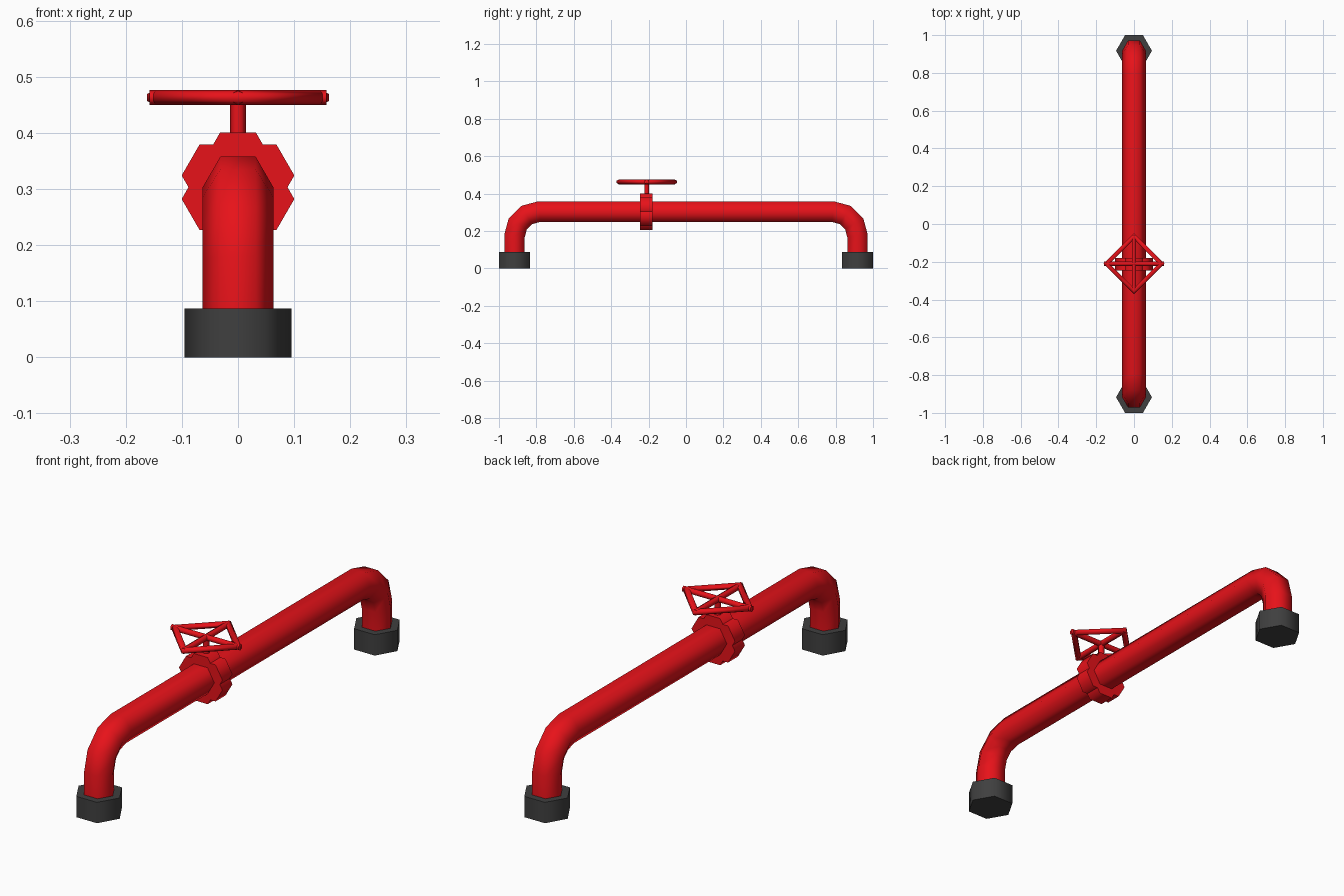
import bpy, math
from mathutils import Vector as V

if "Cube" in bpy.data.objects:
    bpy.data.objects.remove(bpy.data.objects["Cube"])


def material(name, rgb):
    m = bpy.data.materials.new(name)
    m.diffuse_color = (*rgb, 1)
    m.use_nodes = True
    m.node_tree.nodes["Principled BSDF"].inputs["Base Color"].default_value = m.diffuse_color
    return m


RED = material("red_paint", (0.8, 0.006, 0.01))
DARK = material("dark_rubber", (0.05, 0.05, 0.05))


def sweep(name, path, r, n, mat=RED, sides=6, closed=False):
    """Mitred tube along a planar path; n is the path plane's normal."""
    path, n, k = [V(p) for p in path], V(n), len(path)
    verts, faces = [], []
    for i, p in enumerate(path):
        a = p - path[i - 1] if i or closed else path[1] - p
        b = path[(i + 1) % k] - p if i < k - 1 or closed else a
        a, b = a.normalized(), b.normalized()
        t = (a + b).normalized()
        side = t.cross(n) / t.dot(a)
        for j in range(sides):
            w = math.tau * j / sides
            verts.append(p + r * (n * math.cos(w) + side * math.sin(w)))
    for i in range(k if closed else k - 1):
        for j in range(sides):
            u, v, q = (j + 1) % sides, i * sides, (i + 1) % k * sides
            faces.append((v + j, v + u, q + u, q + j))
    if not closed:
        faces.append(tuple(range(sides))[::-1])
        faces.append(tuple((k - 1) * sides + j for j in range(sides)))
    me = bpy.data.meshes.new(name)
    me.from_pydata(verts, [], faces)
    me.materials.append(mat)
    ob = bpy.data.objects.new(name, me)
    bpy.context.collection.objects.link(ob)
    # consistent outward normals, soft sides and sharp ends
    import bmesh
    bm = bmesh.new()
    bm.from_mesh(me)
    bmesh.ops.recalc_face_normals(bm, faces=bm.faces)
    bm.to_mesh(me)
    bm.free()
    bpy.ops.object.select_all(action='DESELECT')
    ob.select_set(True)
    bpy.context.view_layer.objects.active = ob
    bpy.ops.object.shade_smooth_by_angle(angle=math.radians(65))
    return ob


X, Z = (1, 0, 0), (0, 0, 1)
END, H, BEND, VY = 0.917, 0.303, 0.13, -0.213

# Main pipe with two elbows
half = [(0, -END, 0.04)]
for i in range(4):
    w = math.radians(30 * i)
    half.append((0, -END + BEND * (1 - math.cos(w)), H - BEND + BEND * math.sin(w)))
sweep("pipe", half + [(x, -y, z) for x, y, z in reversed(half)], 0.063, X)

# Hexagonal feet
for s, label in ((-1, "front"), (1, "back")):
    sweep(label + "_foot", [(0, s * END, 0), (0, s * END, 0.087)], 0.095, X, DARK)

# Valve collar: ring of six hexagonal lobes around the pipe
for i in range(6):
    w = math.radians(30 + 60 * i)
    c, s = math.cos(w), math.sin(w)
    x, z = 0.042 * c, H + 0.042 * s
    sweep("collar_lobe", [(x, VY - 0.033, z), (x, VY + 0.033, z)], 0.064, (-s, 0, c))

# Stem and four-cornered handwheel
WZ, WR, WY = 0.463, 0.146, -0.21
sweep("stem", [(0, WY, 0.33), (0, WY, WZ)], 0.014, X)
sweep("wheel_rim", [(WR, WY, WZ), (0, WY + WR, WZ), (-WR, WY, WZ), (0, WY - WR, WZ)],
      0.013, Z, closed=True)
sweep("spoke_across", [(-0.158, WY, WZ), (0.158, WY, WZ)], 0.013, Z)
sweep("spoke_along", [(0, WY - 0.15, WZ), (0, WY + 0.15, WZ)], 0.013, Z)
